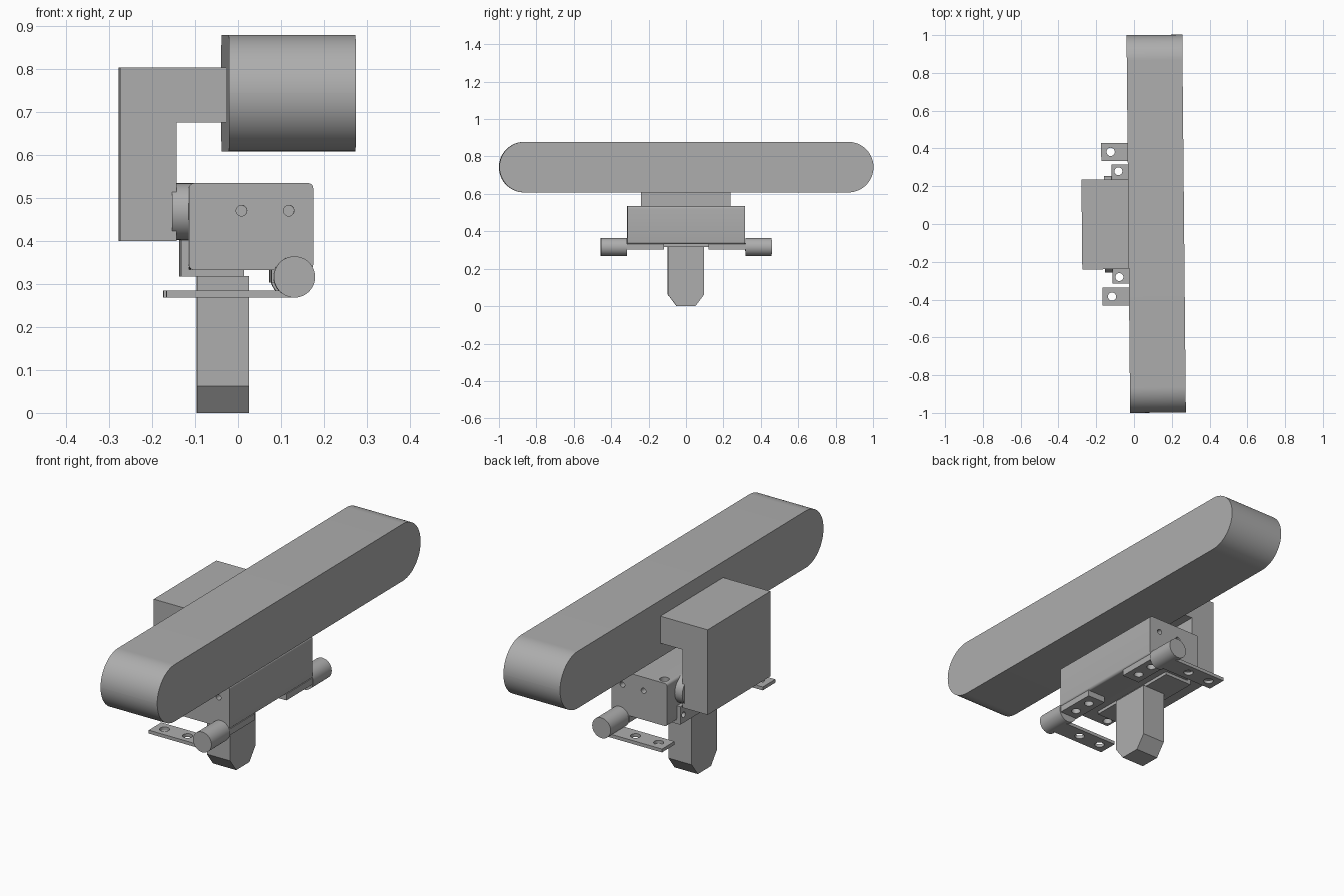
import bpy, bmesh, math
from mathutils import Matrix, Vector

cube = bpy.data.objects.get("Cube")
if cube:
    bpy.data.objects.remove(cube, do_unlink=True)

grey = bpy.data.materials.new("plain_grey")
grey.use_nodes = True
GREY = (0.42, 0.42, 0.42, 1)
grey.diffuse_color = GREY
grey.node_tree.nodes["Principled BSDF"].inputs["Base Color"].default_value = GREY

TWIST = Matrix.Rotation(0.0095, 4, 'Z')   # whole assembly sits slightly turned
AXES = {'X': Matrix(((0, 0, 1), (1, 0, 0), (0, 1, 0))).to_4x4(),   # profile in y,z
        'Y': Matrix(((1, 0, 0), (0, 0, -1), (0, 1, 0))).to_4x4(),  # profile in x,z
        'Z': Matrix.Identity(4)}                                   # profile in x,y


def extrude(name, points, axis, low, high):
    """Extrude a closed 2D profile along an axis between two coordinates."""
    bm = bmesh.new()
    if axis == 'Y':
        low, high = -high, -low
    face = bm.faces.new([bm.verts.new((a, b, low)) for a, b in points])
    top = bmesh.ops.extrude_face_region(bm, geom=[face])["geom"]
    verts = [v for v in top if isinstance(v, bmesh.types.BMVert)]
    bmesh.ops.translate(bm, verts=verts, vec=(0, 0, high - low))
    bm.transform(AXES[axis])
    bmesh.ops.recalc_face_normals(bm, faces=bm.faces)
    bm.transform(TWIST)
    mesh = bpy.data.meshes.new(name)
    bm.to_mesh(mesh)
    bm.free()
    mesh.materials.append(grey)
    obj = bpy.data.objects.new(name, mesh)
    bpy.context.collection.objects.link(obj)
    return obj


def rect(a0, a1, b0, b1):
    return [(a0, b0), (a1, b0), (a1, b1), (a0, b1)]


def rounded(a0, a1, b0, b1, r, steps):
    """Rectangle with rounded corners; a full radius gives a stadium."""
    pts = []
    corners = [(a1 - r, b1 - r), (a0 + r, b1 - r), (a0 + r, b0 + r), (a1 - r, b0 + r)]
    for quarter, (a, b) in enumerate(corners):
        for i in range(steps + 1):
            t = (quarter + i / steps) * math.pi / 2
            p = (a + r * math.cos(t), b + r * math.sin(t))
            if not pts or (Vector(p) - Vector(pts[-1])).length > 1e-5:
                pts.append(p)
    if (Vector(pts[0]) - Vector(pts[-1])).length < 1e-5:
        pts.pop()
    return pts


def circle(a, b, r, n=32):
    return [(a + r * math.cos(2 * math.pi * i / n), b + r * math.sin(2 * math.pi * i / n))
            for i in range(n)]


def drill(obj, holes):
    """Cut round holes given as (axis, a, b, radius, low, high)."""
    for axis, a, b, r, low, high in holes:
        cutter = extrude("cutter", circle(a, b, r, 24), axis, low, high)
        cutter.hide_render = True
        mod = obj.modifiers.new("hole", 'BOOLEAN')
        mod.operation, mod.solver, mod.object = 'DIFFERENCE', 'EXACT', cutter
        bpy.context.view_layer.update()
        graph = bpy.context.evaluated_depsgraph_get()
        mesh = bpy.data.meshes.new_from_object(obj.evaluated_get(graph))
        obj.modifiers.clear()
        obj.data = mesh
        bpy.data.objects.remove(cutter, do_unlink=True)


parts = []

# Long round-ended beam
parts.append(extrude("long_beam", rounded(-1, 1, 0.608, 0.878, 0.1349, 20), 'X', -0.03, 0.265))

# Hooked arm carrying the beam
hook = [(-0.276, 0.4), (-0.145, 0.4), (-0.145, 0.675), (-0.03, 0.675), (-0.03, 0.803), (-0.276, 0.803)]
parts.append(extrude("hooked_arm", hook, 'Y', -0.238, 0.238))

# Gearbox housing with softened long edges and screw holes
housing = extrude("housing", rounded(-0.117, 0.172, 0.332, 0.534, 0.012, 5), 'Y', -0.315, 0.315)
holes = []
for side in (-1, 1):
    end = sorted((side * 0.25, side * 0.4))
    holes += [('Y', x, 0.47, 0.0125, *end) for x in (0.005, 0.115)]
    holes.append(('Z', -0.08, side * 0.28, 0.021, 0.2, 0.6))
drill(housing, holes)
parts.append(housing)

# Angle plate under the housing that holds the post
angle = [(-0.135, 0.317), (0.012, 0.317), (0.012, 0.333), (-0.116, 0.333), (-0.116, 0.402), (-0.135, 0.402)]
angle_plate = extrude("angle_plate", angle, 'Y', -0.24, 0.24)
drill(angle_plate, [('X', side * 0.215, 0.355, 0.013, -0.2, -0.1) for side in (-1, 1)])
parts.append(angle_plate)

# Post with tapered foot
post = [(-0.05, 0), (0.05, 0), (0.097, 0.062), (0.097, 0.318), (-0.097, 0.318), (-0.097, 0.062)]
parts.append(extrude("post", post, 'X', -0.096, 0.025))

# Mirrored shafts, rollers and mounting strips
for side, word in ((-1, "front"), (1, "back")):
    def span(inner, outer):
        return sorted((side * inner, side * outer))

    parts.append(extrude(word + "_shaft", circle(side * 0.19, 0.468, 0.066), 'X', -0.156, -0.1))
    parts.append(extrude(word + "_roller", circle(0.127, 0.316, 0.048, 40), 'Y', *span(0.316, 0.457)))

    strip = extrude(word + "_outer_strip", rect(-0.17, 0.127, 0.268, 0.284), 'Y', *span(0.335, 0.43))
    drill(strip, [('Z', x, side * 0.383, 0.022, 0.2, 0.3) for x in (-0.12, 0)])
    parts.append(strip)

    tab = extrude(word + "_inner_tab", rect(0.075, 0.17, 0.303, 0.333), 'Y', *span(0.12, 0.32))
    drill(tab, [('Z', 0.122, side * y, 0.021, 0.25, 0.328) for y in (0.175, 0.265)])
    parts.append(tab)

# Smooth curved walls, keep hard edges
for obj in parts:
    bpy.ops.object.select_all(action='DESELECT')
    obj.select_set(True)
    bpy.context.view_layer.objects.active = obj
    bpy.ops.object.shade_smooth_by_angle(angle=math.radians(30))
